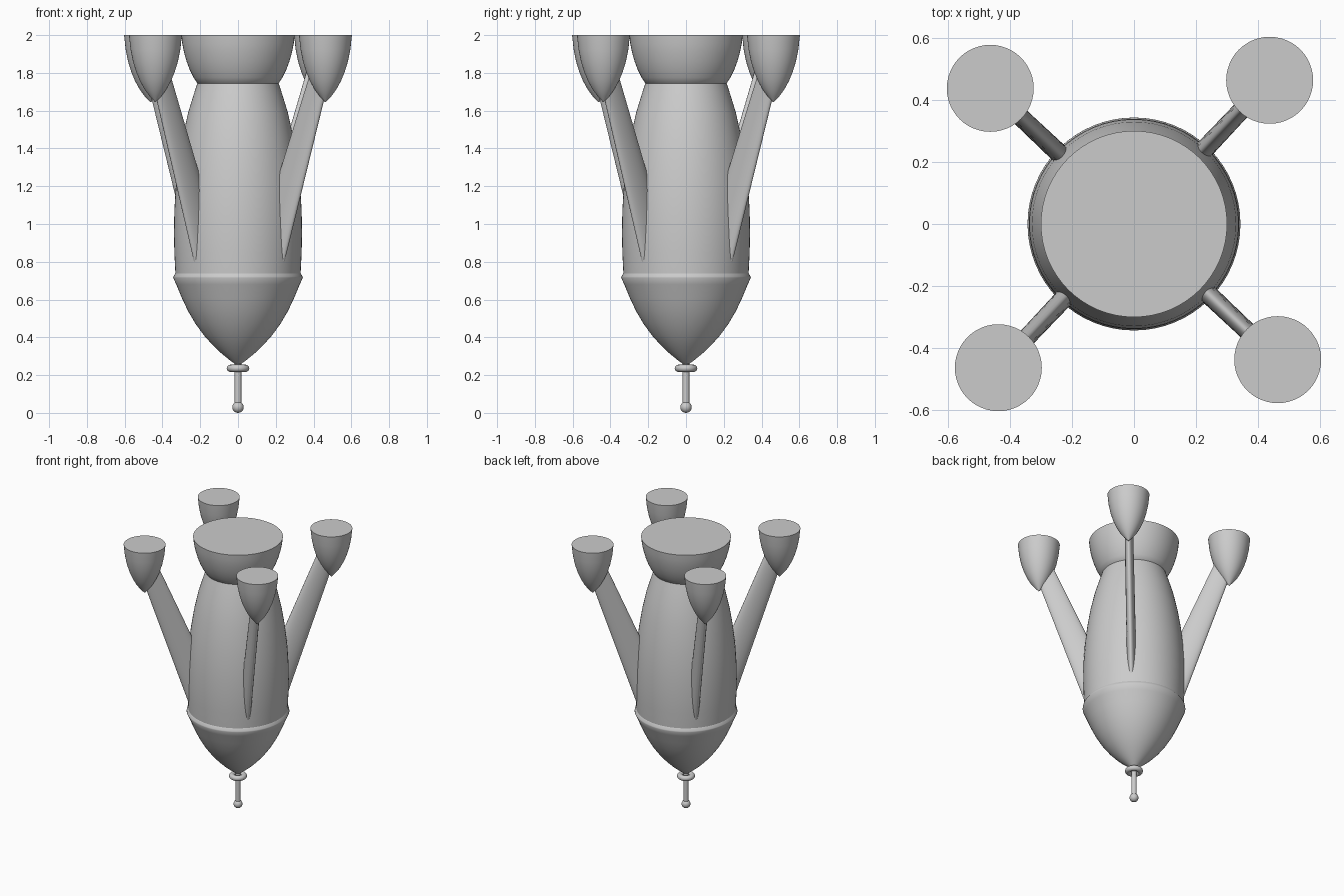
import bpy, bmesh
from math import pi, cos, sin, atan2, hypot

if "Cube" in bpy.data.objects:
    bpy.data.objects.remove(bpy.data.objects["Cube"], do_unlink=True)

grey = bpy.data.materials.new("plain grey")
grey.use_nodes = True
colour = (0.6, 0.6, 0.6, 1)
grey.diffuse_color = colour
grey.node_tree.nodes["Principled BSDF"].inputs["Base Color"].default_value = colour


def finish(obj, name, angle=0.6):
    obj.name = name
    obj.data.materials.append(grey)
    bpy.ops.object.select_all(action="DESELECT")
    obj.select_set(True)
    bpy.context.view_layer.objects.active = obj
    bpy.ops.object.shade_smooth_by_angle(angle=angle)


def loft(name, rings, segments=64):
    """Capped skin through rings given as (centre x, radius x, radius y, z)."""
    bm = bmesh.new()
    loops = []
    for cx, rx, ry, z in rings:
        loops.append([bm.verts.new((cx + rx * cos(2 * pi * i / segments),
                                    ry * sin(2 * pi * i / segments), z))
                      for i in range(segments)])
    for a, b in zip(loops, loops[1:]):
        for i in range(segments):
            j = (i + 1) % segments
            bm.faces.new((a[i], a[j], b[j], b[i]))
    bm.faces.new(loops[0][::-1])
    bm.faces.new(loops[-1])
    mesh = bpy.data.meshes.new(name)
    bm.to_mesh(mesh)
    bm.free()
    obj = bpy.data.objects.new(name, mesh)
    bpy.context.collection.objects.link(obj)
    finish(obj, name)
    return obj


def turned(name, profile, segments=64):
    return loft(name, [(0, r, r, z) for r, z in profile], segments)


# Hull, nose and main engine bell, hanging nose down
turned("hull", [(0.331, 0.73), (0.337, 0.85), (0.339, 0.95), (0.337, 1.07),
                (0.329, 1.2), (0.314, 1.33), (0.293, 1.46), (0.264, 1.59),
                (0.23, 1.7), (0.21, 1.76)])
turned("nose_cone", [(0.004, 0.25), (0.045, 0.28), (0.09, 0.317), (0.135, 0.36),
                     (0.18, 0.41), (0.225, 0.472), (0.265, 0.54), (0.298, 0.61),
                     (0.327, 0.68), (0.343, 0.715), (0.342, 0.722), (0.331, 0.74)])
turned("main_engine", [(0.2, 1.735), (0.212, 1.74), (0.235, 1.775), (0.255, 1.815),
                       (0.272, 1.86), (0.286, 1.91), (0.295, 1.955), (0.3, 2.0)])

# Nose probe
turned("probe_rod", [(0.018, 0.03), (0.018, 0.27)], 24)
bpy.ops.mesh.primitive_uv_sphere_add(segments=24, ring_count=16, radius=0.03,
                                     location=(0, 0, 0.03))
finish(bpy.context.object, "probe_ball")
bpy.ops.mesh.primitive_torus_add(major_radius=0.041, minor_radius=0.019,
                                 major_segments=40, minor_segments=16,
                                 location=(0, 0, 0.236))
finish(bpy.context.object, "probe_ring")

# Four side engines on slanted oval struts
pod_x, pod_y = 0.437, 0.463
pod_profile = [(0.002, 1.645), (0.03, 1.675), (0.058, 1.713), (0.082, 1.757),
               (0.102, 1.805), (0.119, 1.86), (0.132, 1.925), (0.14, 2.0)]
for k, label in enumerate(("back_left", "back_right", "front_right", "front_left")):
    angle = atan2(pod_y, pod_x) + k * pi / 2
    reach = hypot(pod_x, pod_y)
    pod = turned("engine_pod_" + label, pod_profile, 48)
    pod.location = (reach * cos(angle), reach * sin(angle), 0)
    strut = loft("strut_" + label, [(0.22, 0.115, 0.032, 0.8),
                                    (0.62, 0.067, 0.028, 1.85)], 32)
    strut.rotation_euler.z = angle
